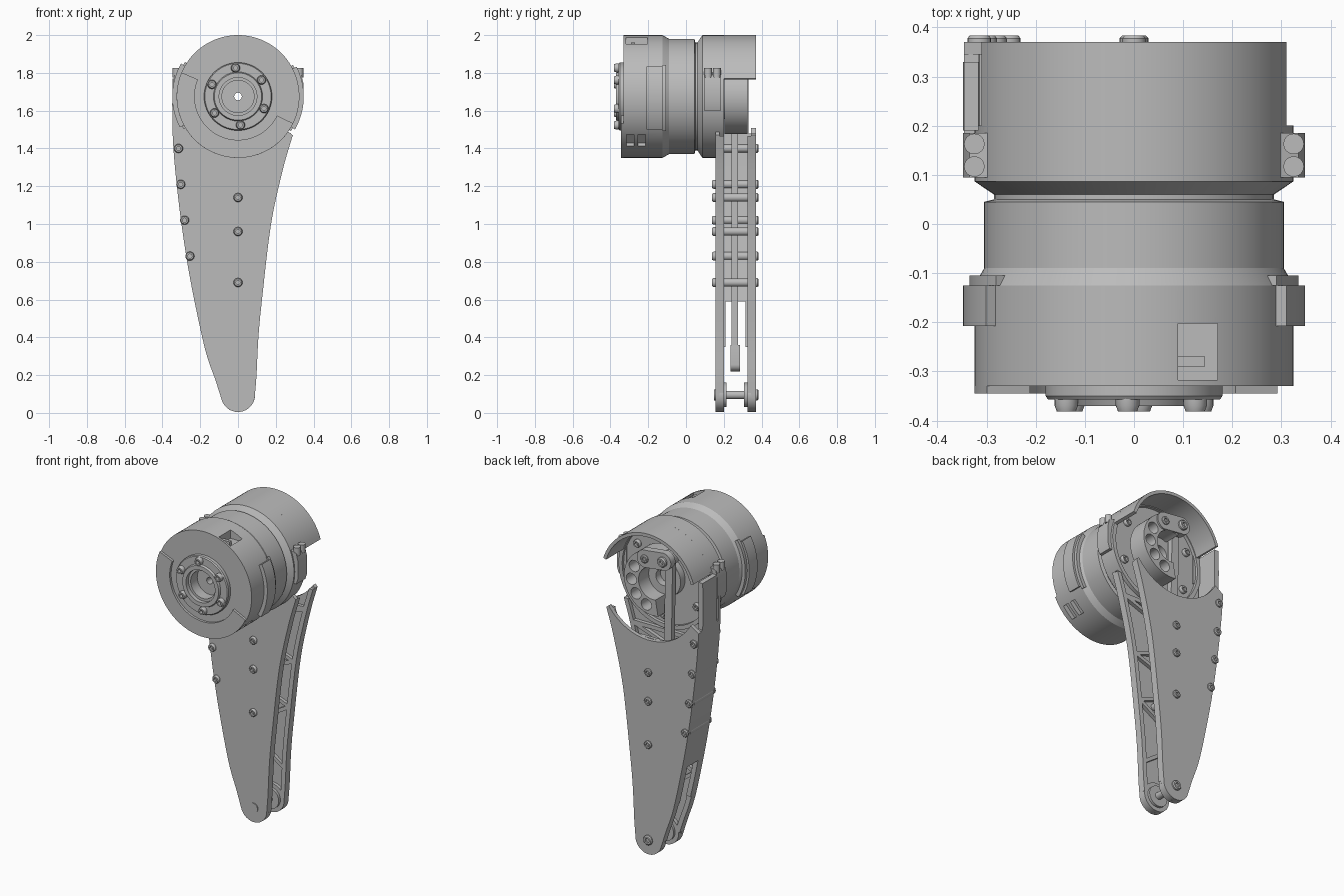
import bpy, bmesh
from math import sin, cos, radians, pi, hypot
from mathutils import Matrix, Vector

old = bpy.data.objects.get("Cube")
if old:
    bpy.data.objects.remove(old)

grey = bpy.data.materials.new("plain_grey")
grey.use_nodes = True
grey.diffuse_color = (0.5, 0.5, 0.5, 1)
grey.node_tree.nodes["Principled BSDF"].inputs["Base Color"].default_value = (0.5, 0.5, 0.5, 1)

AXIS = 1.675   # height of the motor axis
R = 0.325      # motor housing radius


def finish(name, bm):
    bmesh.ops.remove_doubles(bm, verts=bm.verts, dist=1e-5)
    bmesh.ops.recalc_face_normals(bm, faces=bm.faces)
    me = bpy.data.meshes.new(name)
    bm.to_mesh(me)
    bm.free()
    me.materials.append(grey)
    me.shade_smooth()
    me.set_sharp_from_angle(angle=radians(28))
    ob = bpy.data.objects.new(name, me)
    bpy.context.scene.collection.objects.link(ob)
    return ob


def lathe(name, profile, x=0, z=AXIS, seg=96, closed=True):
    """Spin (radius, y) points about an axis along y."""
    bm = bmesh.new()
    rings = [[bm.verts.new((x + r * cos(2 * pi * i / seg), y, z + r * sin(2 * pi * i / seg)))
              for i in range(seg)] for r, y in profile]
    n = len(rings)
    for k in range(n if closed else n - 1):
        a, b = rings[k], rings[(k + 1) % n]
        for i in range(seg):
            j = (i + 1) % seg
            bm.faces.new((a[i], a[j], b[j], b[i]))
    if not closed:
        bm.faces.new(rings[0])
        bm.faces.new(rings[-1])
    return finish(name, bm)


def rod(name, x, z, r, y0, y1, seg=24):
    return lathe(name, [(r, y0), (r, y1)], x, z, seg, False)


def bolt(name, x, z, y0, y1, r=0.024):
    """Button head from y0 to its outer end y1, with a socket."""
    d = y1 - y0
    return lathe(name, [(r, y0), (r, y0 + d * 0.6), (r * 0.8, y1), (r * 0.45, y1),
                        (r * 0.45, y0 + d * 0.3)], x, z, 18, False)


def prism(name, pts, y0, y1):
    bm = bmesh.new()
    a = [bm.verts.new((x, y0, z)) for x, z in pts]
    b = [bm.verts.new((x, y1, z)) for x, z in pts]
    bm.faces.new(a)
    bm.faces.new(b)
    for i in range(len(a)):
        j = (i + 1) % len(a)
        bm.faces.new((a[i], a[j], b[j], b[i]))
    return finish(name, bm)


def arc(r, a0, a1, x=0, z=AXIS, n=32):
    return [(x + r * cos(radians(a0 + (a1 - a0) * i / n)),
             z + r * sin(radians(a0 + (a1 - a0) * i / n))) for i in range(n + 1)]


def sector(name, r0, r1, a0, a1, y0, y1):
    return prism(name, arc(r1, a0, a1) + arc(r0, a1, a0), y0, y1)


def bar(name, p, q, w, y0, y1):
    dx, dz = q[0] - p[0], q[1] - p[1]
    l = hypot(dx, dz)
    nx, nz = -dz / l * w / 2, dx / l * w / 2
    return prism(name, [(p[0] + nx, p[1] + nz), (p[0] - nx, p[1] - nz),
                        (q[0] - nx, q[1] - nz), (q[0] + nx, q[1] + nz)], y0, y1)


def cut(ob, cutter):
    m = ob.modifiers.new("cut", 'BOOLEAN')
    m.object, m.solver = cutter, 'EXACT'
    bpy.context.view_layer.update()
    me = bpy.data.meshes.new_from_object(ob.evaluated_get(bpy.context.evaluated_depsgraph_get()))
    ob.modifiers.clear()
    ob.data = me
    me.set_sharp_from_angle(angle=radians(28))
    bpy.data.objects.remove(cutter)


def smooth_path(pts, n=6):
    v = [Vector(p) for p in pts]
    v = [2 * v[0] - v[1]] + v + [2 * v[-1] - v[-2]]
    out = []
    for a, b, c, d in zip(v, v[1:], v[2:], v[3:]):
        for i in range(n):
            t = i / n
            out.append(tuple(0.5 * (2 * b + (c - a) * t + (2 * a - 5 * b + 4 * c - d) * t * t
                                    + (3 * b - a - 3 * c + d) * t ** 3)))
    return out + [tuple(v[-2])]


def x_at(edge, z):
    for (xa, za), (xb, zb) in zip(edge, edge[1:]):
        if za <= z <= zb:
            return xa + (xb - xa) * (z - za) / (zb - za)
    return edge[-1][0]


# Motor housing, turned in one piece, with pocket and side windows
body = lathe("motor_housing", [
    (0.02, -0.28), (0.09, -0.28), (0.09, -0.33), (R, -0.33), (R, -0.125), (0.305, -0.09),
    (0.305, 0.045), (0.285, 0.05), (0.285, 0.06), (R, 0.087), (R, 0.2), (0.3, 0.2), (0.3, 0.18), (0.02, 0.18)])
bm = bmesh.new()


def cutter_box(loc, size, turn=0):
    bmesh.ops.create_cube(bm, size=1, matrix=Matrix.Translation(loc)
                          @ Matrix.Rotation(radians(turn), 4, 'Y') @ Matrix.Diagonal((*size, 1)))


cutter_box((0.13, -0.26, 1.98), (0.08, 0.115, 0.09))
for s in (1, -1):
    for y in (-0.295, -0.235):
        cutter_box((s * 0.226, y, AXIS - 0.235), (0.06, 0.04, 0.09), s * 45)
cut(body, finish("cutter", bm))
prism("pocket_step", [(0.09, 1.9), (0.145, 1.9), (0.145, 1.96), (0.09, 1.96)], -0.29, -0.27)

# Front cap segment, side wings and clamp bosses
sector("front_cap_segment", 0.23, R, 157, 334, -0.345, -0.32)
for s, a0, a1 in ((1, -30, 27), (-1, 150, 208)):
    side = "left" if s > 0 else "right"
    sector(side + "_wing", 0.29, 0.348, a0, a1, -0.208, -0.125)
    sector(side + "_wing_step", 0.29, 0.335, a0 - 3, a1 + 3, -0.125, -0.105)
    prism(side + "_clamp_boss", [(s * 0.28, 1.6), (s * 0.335, 1.6), (s * 0.348, 1.64), (s * 0.348, 1.74),
                                 (s * 0.335, 1.79), (s * 0.28, 1.81)], 0.095, 0.185)
    for y in (0.117, 0.163):
        bm = bmesh.new()
        bmesh.ops.create_cone(bm, cap_ends=True, segments=16, radius1=0.021, radius2=0.021, depth=0.05,
                              matrix=Matrix.Translation((s * 0.325, y, 1.8)))
        finish(side + "_clamp_screw", bm)

# Output hub
lathe("output_hub", [(0.1, -0.32), (0.1, -0.37), (0.125, -0.37), (0.13, -0.357),
                     (0.175, -0.357), (0.18, -0.35), (0.18, -0.32)])
lathe("hub_inner_ring", [(0.085, -0.27), (0.085, -0.345), (0.101, -0.345), (0.101, -0.27)])
for i in range(6):
    a = radians(95 + 60 * i)
    bolt("hub_bolt", 0.152 * cos(a), AXIS + 0.152 * sin(a), -0.35, -0.382)
    bolt("rear_face_bolt", 0.25 * cos(a), AXIS + 0.25 * sin(a), 0.18, 0.2)

# Rear cover over the upper half
sector("rear_cover", 0.305, R, 17, 163, 0.19, 0.37)

# Leg outline edges, bottom to top
left_edge = smooth_path([(-0.088, 0.075), (-0.12, 0.175), (-0.175, 0.34), (-0.243, 0.655), (-0.285, 0.9),
                         (-0.318, 1.15), (-0.342, 1.4), (-0.348, 1.6), (-0.346, 1.78)])
right_edge = smooth_path([(0.09, 0.1), (0.098, 0.2), (0.108, 0.4), (0.127, 0.6), (0.175, 1.0),
                          (0.238, 1.29), (0.29, 1.47)])


def leg_outline(r, top):
    foot = arc(0.09, 192, 360, 0, 0.095, 16)
    return (foot[1:-1] + right_edge + arc(r, -35, -150)
            + [p for p in reversed(left_edge) if p[1] < top])


def edge_strip(name, edge, inward, z0, z1, y0, y1):
    pts = [(x_at(edge, z0), z0)] + [p for p in edge if z0 < p[1] < z1] + [(x_at(edge, z1), z1)]
    return prism(name, pts + [(x + inward, z) for x, z in reversed(pts)], y0, y1)


# Leg plates: thin skin, raised rims and zigzag ribs on the inner faces
stations = [0.3, 0.5, 0.69, 0.84, 0.98, 1.14, 1.33]
for label, skin, rim, r, top in (("front", (0.155, 0.177), (0.176, 0.2), 0.3, 1.75),
                                 ("rear", (0.345, 0.37), (0.325, 0.346), 0.335, 1.5)):
    prism(label + "_leg_plate", leg_outline(r, top), *skin)
    edge_strip(label + "_right_rim", left_edge, 0.03, 0.1, 1.48, *rim)
    edge_strip(label + "_left_rim", right_edge, -0.028, 0.105, 1.465, *rim)
    rod(label + "_foot_rim", 0, 0.095, 0.09, *rim, seg=40)
    for i, (za, zb) in enumerate(zip(stations, stations[1:])):
        ends = [(x_at(left_edge, za if i % 2 else zb) + 0.015, za if i % 2 else zb),
                (x_at(right_edge, zb if i % 2 else za) - 0.015, zb if i % 2 else za)]
        bar(label + "_rib", *ends, 0.022, *rim)
    bar(label + "_top_rib", (-0.32, 1.33), (0.23, 1.33), 0.025, *rim)

# Closed side wall joining the plates and running up to the cover
edge_strip("side_wall", left_edge, 0.03, 0.59, 1.77, 0.19, 0.33)
for y in (0.195, 0.315):
    edge_strip("side_wall_flange", left_edge, 0.03, 0.35, 0.6, y, y + 0.015)

# Through bolts with spacers
for x, z in ((0, 1.14), (0, 0.96), (0, 0.69), (-0.315, 1.4), (-0.303, 1.21), (-0.283, 1.02), (-0.255, 0.83)):
    rod("spacer", x, z, 0.022, 0.17, 0.35)
    bolt("front_bolt", x, z, 0.156, 0.138)
    bolt("rear_bolt", x, z, 0.369, 0.384)

# Foot joint
rod("foot_shaft", 0, 0.095, 0.022, 0.17, 0.35)
for y0, y1 in ((0.195, 0.215), (0.308, 0.328)):
    rod("foot_roller", 0, 0.095, 0.065, y0, y1, 40)
rod("front_foot_cap", 0, 0.095, 0.03, 0.149, 0.16)
bolt("rear_foot_bolt", 0, 0.095, 0.369, 0.384, 0.03)

# Crank with lightening holes, arm and push rod
crank = sector("crank", 0.1, 0.2, -100, 118, 0.205, 0.325)
bm = bmesh.new()
for a in (-72, -38, -4, 30):
    bmesh.ops.create_cone(bm, cap_ends=True, segments=24, radius1=0.035, radius2=0.035, depth=0.2,
                          matrix=Matrix.Translation((0.15 * cos(radians(a)), 0.32, AXIS + 0.15 * sin(radians(a))))
                          @ Matrix.Rotation(pi / 2, 4, 'X'))
cut(crank, finish("cutter", bm))
lathe("crank_hub", [(0.05, 0.175), (0.05, 0.225), (0.12, 0.225), (0.12, 0.175)])
prism("crank_arm", arc(0.055, 97, 277, -0.075, 1.835, 16) + arc(0.055, -83, 97, 0.05, 1.82, 16), 0.29, 0.335)
rod("crank_pin", -0.075, 1.835, 0.025, 0.22, 0.3)
bolt("crank_pin_bolt", -0.075, 1.835, 0.334, 0.355, 0.03)
bolt("crank_arm_bolt", 0.05, 1.82, 0.334, 0.345, 0.025)
bar("push_rod", (-0.075, 1.82), (-0.05, 0.28), 0.05, 0.242, 0.275)
rod("push_rod_top_eye", -0.075, 1.835, 0.045, 0.235, 0.285)
prism("push_rod_end", arc(0.035, 180, 360, -0.05, 0.255, 12) + [(-0.025, 0.36), (-0.075, 0.36)], 0.235, 0.285)
